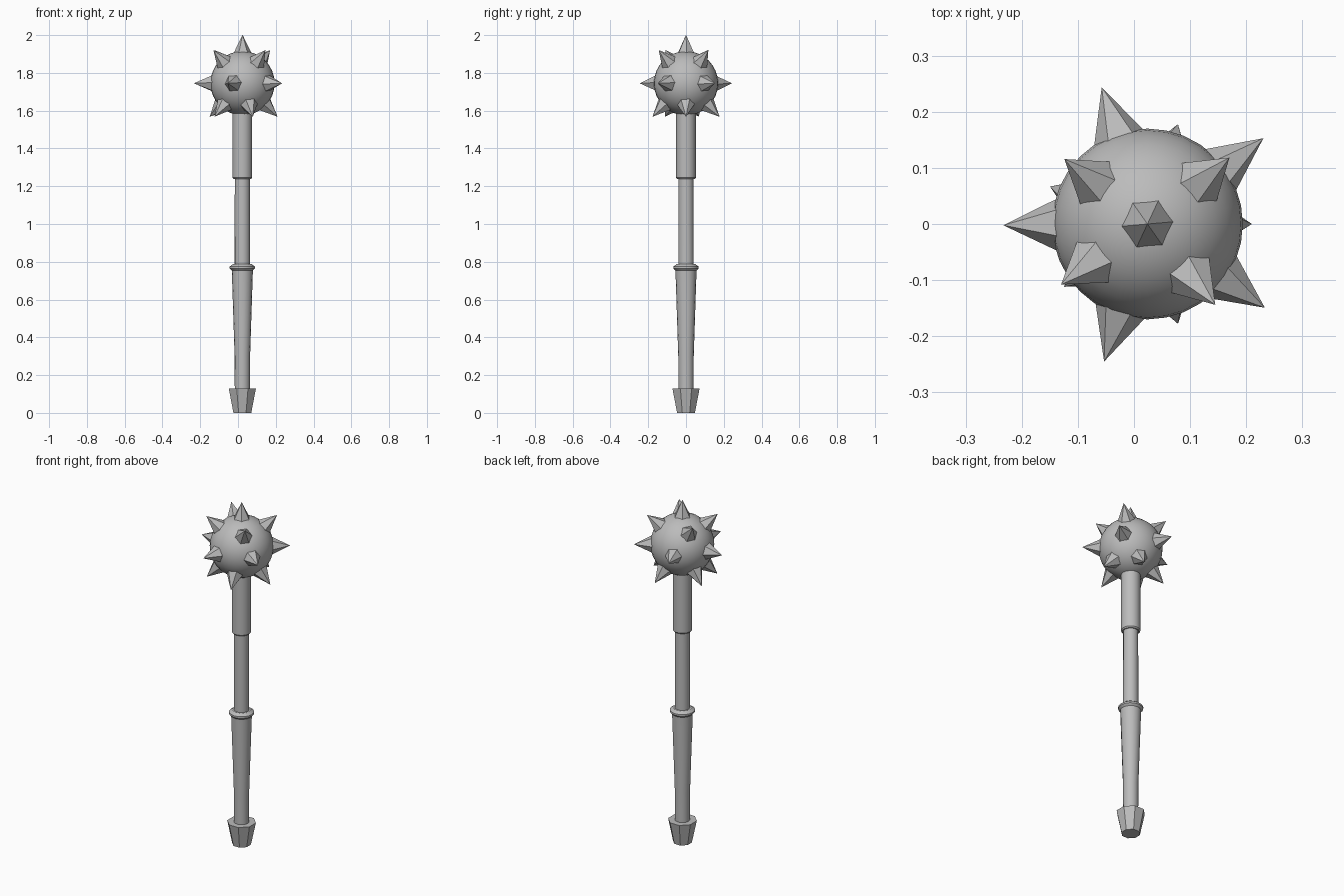
import bpy
import bmesh
from math import radians, sin, cos, sqrt
from mathutils import Vector, Matrix

cube = bpy.data.objects.get("Cube")
if cube:
    bpy.data.objects.remove(cube, do_unlink=True)

CX = 0.023
CENTRE = Vector((0.024, 0, 1.745))
REACH = 0.257

steel = bpy.data.materials.new("grey_steel")
steel.use_nodes = True
steel.diffuse_color = (0.5, 0.5, 0.5, 1)
steel.node_tree.nodes["Principled BSDF"].inputs["Base Color"].default_value = (0.5, 0.5, 0.5, 1)


def finish(name, bm, smooth=None):
    bmesh.ops.recalc_face_normals(bm, faces=bm.faces[:])
    mesh = bpy.data.meshes.new(name)
    bm.to_mesh(mesh)
    bm.free()
    mesh.materials.append(steel)
    obj = bpy.data.objects.new(name, mesh)
    bpy.context.collection.objects.link(obj)
    if smooth:
        bpy.ops.object.select_all(action='DESELECT')
        obj.select_set(True)
        bpy.context.view_layer.objects.active = obj
        bpy.ops.object.shade_smooth_by_angle(angle=radians(smooth))
    return obj


def lathe(name, profile, sides, turn=0.0, smooth=None):
    """Stack rings of (radius, height) and cap both ends."""
    bm = bmesh.new()
    rings = []
    for r, z in profile:
        angles = [radians(turn + 360 * i / sides) for i in range(sides)]
        rings.append([bm.verts.new((CX + r * cos(a), r * sin(a), z)) for a in angles])
    for low, high in zip(rings, rings[1:]):
        for i in range(sides):
            j = (i + 1) % sides
            bm.faces.new((low[i], low[j], high[j], high[i]))
    bm.faces.new(rings[0])
    bm.faces.new(rings[-1])
    return finish(name, bm, smooth)


# Handle, from the bottom up
lathe("pommel", [(0.051, 0), (0.078, 0.13)], 8, turn=22.5)
lathe("grip", [(0.040, 0.10), (0.041, 0.30), (0.056, 0.76)], 16, smooth=35)
lathe("collar_ring", [(0.054, 0.752), (0.067, 0.765), (0.067, 0.775), (0.050, 0.787)], 16, smooth=30)
lathe("shaft", [(0.041, 0.76), (0.040, 1.26)], 16, smooth=35)
lathe("upper_sleeve", [(0.046, 1.238), (0.052, 1.245), (0.052, 1.62)], 16, smooth=35)

# Ball head
bm = bmesh.new()
bmesh.ops.create_uvsphere(bm, u_segments=32, v_segments=16, radius=0.17,
                          matrix=Matrix.Translation(CENTRE))
finish("ball_head", bm, smooth=40)


def spike(name, turn, reach_out, up):
    """Six-sided spike pointing along a heading, reach_out from the ball axis."""
    side = reach_out / REACH
    a = radians(turn)
    direction = Vector((cos(a) * side, sin(a) * side, up * sqrt(max(0, 1 - side * side))))
    rot = direction.to_track_quat('Z', 'Y').to_matrix().to_4x4()
    base, tip = 0.150, REACH
    bm = bmesh.new()
    bmesh.ops.create_cone(bm, cap_ends=True, segments=6, radius1=0.052, radius2=0,
                          depth=tip - base,
                          matrix=Matrix.Translation(CENTRE) @ rot
                          @ Matrix.Translation((0, 0, (tip + base) / 2))
                          @ Matrix.Rotation(radians(35), 4, 'Z'))
    bmesh.ops.remove_doubles(bm, verts=bm.verts[:], dist=1e-5)
    finish(name, bm)


# Spikes: one on top, four above, five around the middle, five below
spike("top_spike", 0, 0, 1)
for i, turn in enumerate((39, 142, 215, 310)):
    spike(f"upper_spike_{i + 1}", turn, 0.188, 1)
for i in range(5):
    spike(f"middle_spike_{i + 1}", 36.5 + 72 * i, REACH, 1)
for i, turn in enumerate((0, 73, 159, 217, 287)):
    spike(f"lower_spike_{i + 1}", turn, 0.186, -1)
